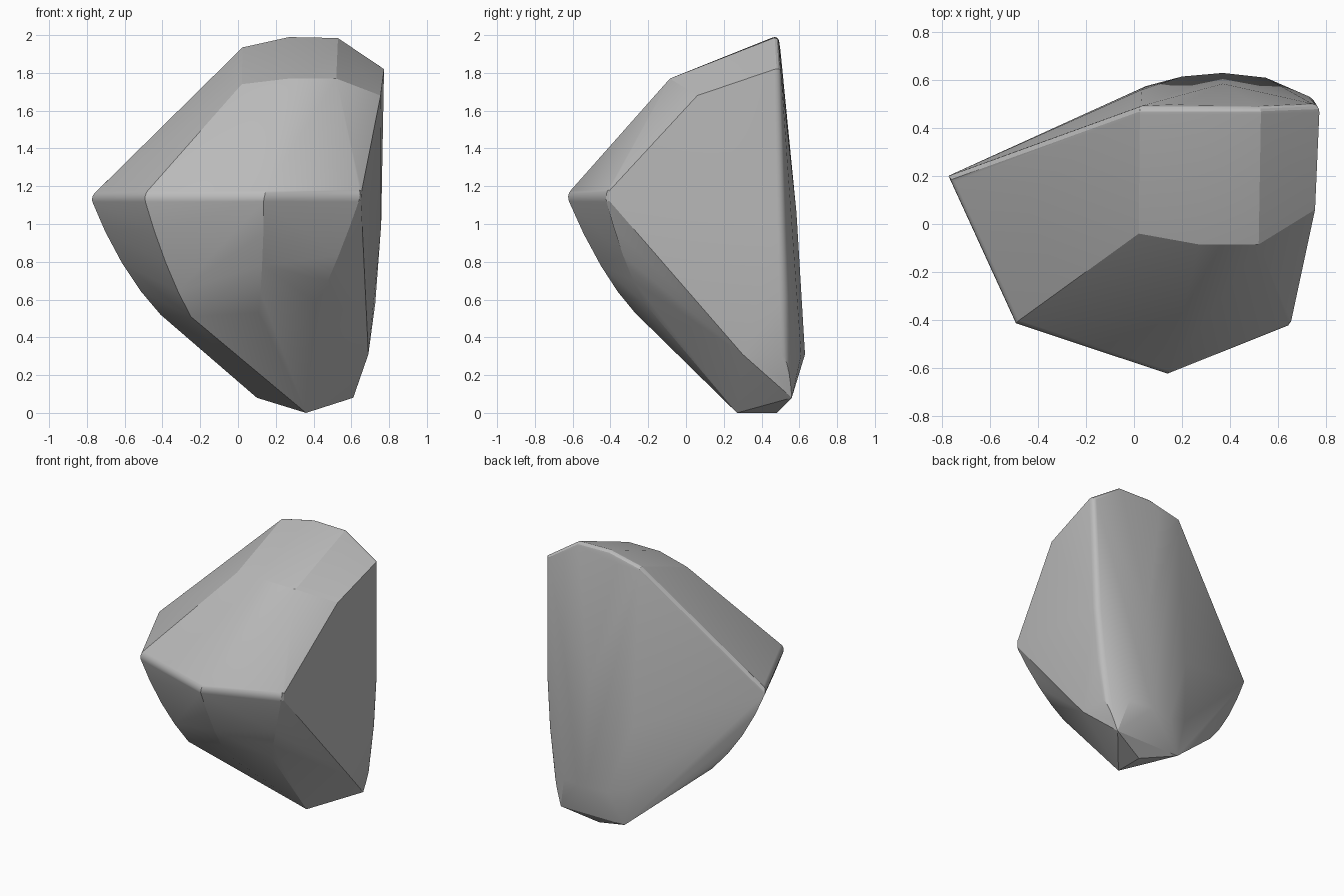
import bpy, bmesh, math
from mathutils import Vector

if "Cube" in bpy.data.objects:
    bpy.data.objects.remove(bpy.data.objects["Cube"], do_unlink=True)

stone = bpy.data.materials.new("grey stone")
stone.use_nodes = True
grey = (0.5, 0.5, 0.5, 1)
stone.diffuse_color = grey
stone.node_tree.nodes["Principled BSDF"].inputs["Base Color"].default_value = grey


def curve(a, b, c, steps):
    """Points along a quadratic curve from a to c, pulled towards b."""
    a, b, c = Vector(a), Vector(b), Vector(c)
    ts = [i / steps for i in range(steps + 1)]
    return [a * (1 - t) ** 2 + b * 2 * t * (1 - t) + c * t * t for t in ts]


# Top rim and the shoulder in front of it
points = [
    (0.02, 0.49, 1.945), (0.27, 0.49, 2.0), (0.53, 0.49, 1.995), (0.775, 0.5, 1.83),
    (0.02, -0.04, 1.74), (0.27, -0.085, 1.77), (0.52, -0.085, 1.77), (0.755, 0.06, 1.68),
]
# Foot
points += [
    (0.36, 0.27, 0), (0.36, 0.48, 0), (0.1, 0.56, 0.08), (0.61, 0.56, 0.08),
    (0.69, 0.3, 0.31), (0.69, 0.53, 0.31),
]
# Widest corners curving in towards the foot
points += curve((-0.785, 0.2, 1.15), (-0.63, 0.22, 0.75), (-0.41, 0.29, 0.52), 4)
points += curve((-0.5, -0.42, 1.15), (-0.39, -0.34, 0.76), (-0.25, -0.21, 0.51), 4)
points += curve((0.14, -0.635, 1.15), (0.13, -0.45, 0.72), (0.11, -0.27, 0.53), 4)
points += curve((0.65, -0.43, 1.15), (0.53, -0.34, 0.8), (0.42, -0.22, 0.58), 4)
# Bulging back and its left-hand edge
points += curve((0.775, 0.5, 1.8), (0.79, 0.52, 0.9), (0.69, 0.54, 0.31), 4)
points += curve((0.02, 0.49, 1.9), (0.01, 0.56, 1.0), (0.05, 0.575, 0.35), 3)
for x, y in ((0.2, 0.615), (0.37, 0.63), (0.55, 0.61)):
    points += curve((x, 0.5, 1.92), (x, y - 0.025, 1.0), (x, y, 0.31), 4)

# Rock body wrapped around the points, flat facets merged
bm = bmesh.new()
for p in points:
    bm.verts.new(p)
hull = bmesh.ops.convex_hull(bm, input=bm.verts)
loose = [v for v in bm.verts if not v.link_faces]
bmesh.ops.delete(bm, geom=loose, context="VERTS")
bmesh.ops.dissolve_limit(bm, angle_limit=math.radians(3), verts=bm.verts, edges=bm.edges)

# Worn rims: the widest ledge, the top back rim and the left back edge
worn = []
for e in bm.edges:
    middle = (e.verts[0].co + e.verts[1].co) / 2
    ledge = all(abs(v.co.z - 1.15) < 0.02 for v in e.verts)
    rim = middle.y > 0.3 and middle.z > 0.3
    if len(e.link_faces) == 2 and e.calc_face_angle() > 0.5 and (ledge or rim):
        worn.append(e)
bmesh.ops.bevel(bm, geom=worn, offset=0.035, segments=4, profile=0.5,
                affect="EDGES", clamp_overlap=True)
bmesh.ops.recalc_face_normals(bm, faces=bm.faces)

mesh = bpy.data.meshes.new("rock")
bm.to_mesh(mesh)
bm.free()
mesh.materials.append(stone)
rock = bpy.data.objects.new("rock", mesh)
bpy.context.collection.objects.link(rock)
bpy.context.view_layer.objects.active = rock
rock.select_set(True)
bpy.ops.object.shade_smooth_by_angle(angle=math.radians(22))
